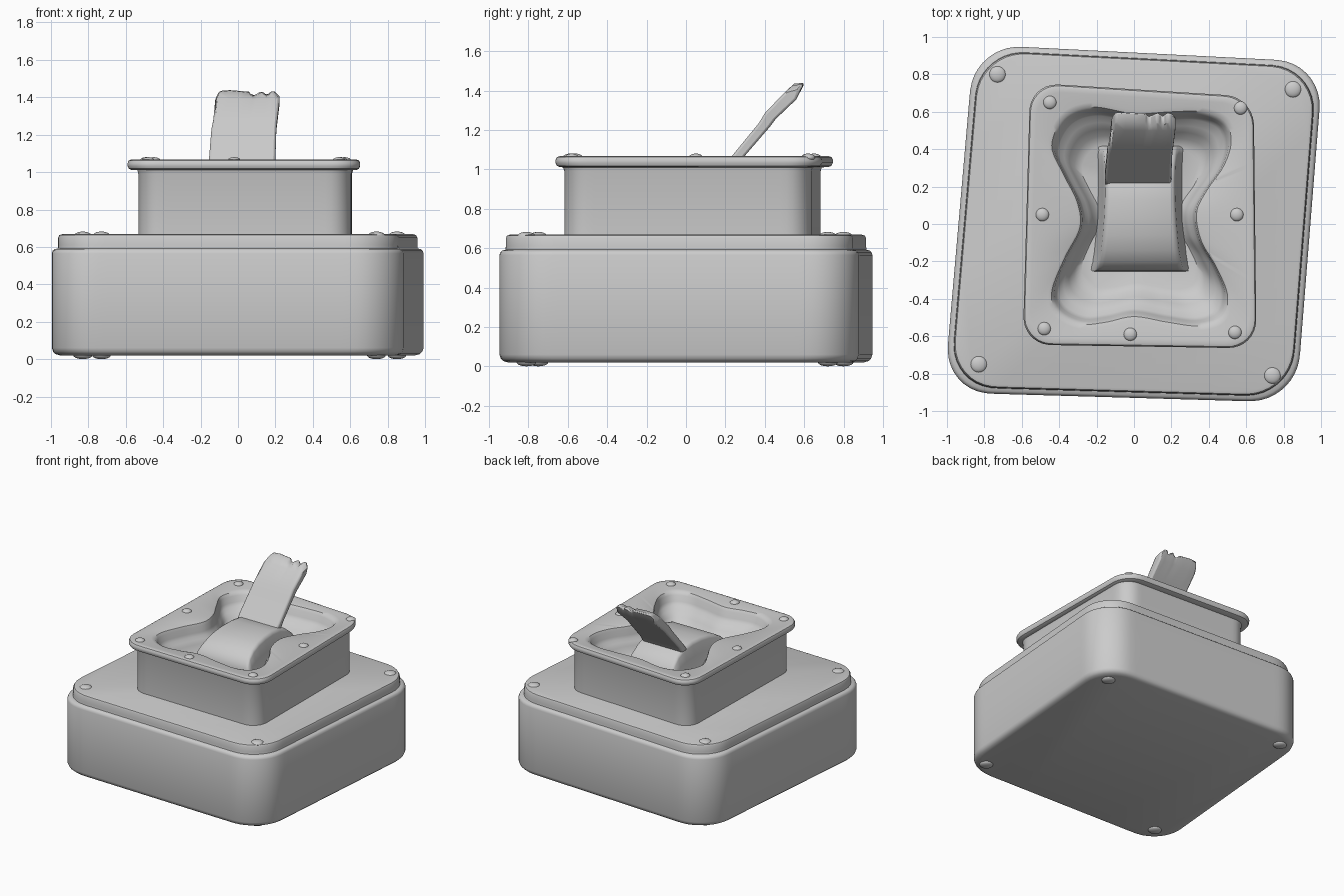
import bpy, bmesh, math
from mathutils import Vector

if "Cube" in bpy.data.objects:
    bpy.data.objects.remove(bpy.data.objects["Cube"])

N = 192


def make_object(name, bm, angle=35):
    bmesh.ops.recalc_face_normals(bm, faces=bm.faces)
    me = bpy.data.meshes.new(name)
    bm.to_mesh(me)
    bm.free()
    ob = bpy.data.objects.new(name, me)
    bpy.context.collection.objects.link(ob)
    bpy.ops.object.select_all(action='DESELECT')
    ob.select_set(True)
    bpy.context.view_layer.objects.active = ob
    bpy.ops.object.shade_smooth_by_angle(angle=math.radians(angle))
    return ob


def rounded_quad(corners, r, steps=10):
    """Outline of a skewed quad with rounded corners."""
    pts, n = [], len(corners)
    for i in range(n):
        p, c, q = (Vector(corners[(i + k) % n]) for k in (-1, 0, 1))
        a, b = c + (p - c).normalized() * r, c + (q - c).normalized() * r
        ha, hb = a.lerp(c, .55), b.lerp(c, .55)
        for s in range(steps + 1):
            t = s / steps
            u = 1 - t
            pts.append(a*u**3 + ha*3*u*u*t + hb*3*u*t*t + b*t**3)
    return pts


def smooth_closed(points, steps=10):
    """Closed Catmull-Rom curve."""
    P, n, out = [Vector(p) for p in points], len(points), []
    for i in range(n):
        a, b, c, d = (P[(i + k) % n] for k in (-1, 0, 1, 2))
        for s in range(steps):
            t = s / steps
            out.append(.5*(2*b + (c - a)*t + (2*a - 5*b + 4*c - d)*t*t + (3*b - a - 3*c + d)*t**3))
    return out


def radial(poly, centre):
    """Resample an outline at N even angles around a centre."""
    C, out = Vector(centre), []
    for k in range(N):
        d = Vector((math.cos(k*math.tau/N + .001), math.sin(k*math.tau/N + .001)))
        best = 0
        for i, q in enumerate(poly):
            p = poly[i - 1]
            e = q - p
            den = d.x*e.y - d.y*e.x
            if abs(den) < 1e-9:
                continue
            w = p - C
            t = (w.x*e.y - w.y*e.x) / den
            s = (w.x*d.y - w.y*d.x) / den
            if t > 0 and -1e-4 <= s <= 1.0001:
                best = max(best, t)
        out.append(d * best)
    return out


def loft(name, centre, rings):
    """Bridge rings (outline, scale, z), closing both ends."""
    bm = bmesh.new()
    loops = [[bm.verts.new((centre[0] + v.x*s, centre[1] + v.y*s, z)) for v in o] for o, s, z in rings]
    for A, B in zip(loops, loops[1:]):
        for i in range(N):
            bm.faces.new((A[i - 1], A[i], B[i], B[i - 1]))
    bm.faces.new(loops[0])
    bm.faces.new(loops[-1])
    return make_object(name, bm)


def bumps(name, places, z, r, h):
    for i, (x, y) in enumerate(places):
        bm = bmesh.new()
        bmesh.ops.create_uvsphere(bm, u_segments=20, v_segments=10, radius=1)
        for v in bm.verts:
            v.co = (x + v.co.x*r, y + v.co.y*r, z + v.co.z*h)
        make_object(f"{name}_{i + 1}", bm)


# Skewed base box with a stepped lid
base = radial(rounded_quad([(-.855, .96), (1.012, .865), (.867, -.955), (-1.017, -.90)], .25), (0, 0))
loft("base_box", (0, 0), [
    (base, .955, .02), (base, .98, .027), (base, .993, .04), (base, 1, .06), (base, 1, .565),
    (base, .995, .58), (base, .985, .588), (base, .968, .592), (base, .966, .61), (base, .966, .65),
    (base, .96, .663), (base, .945, .668)])

base_spots = [(-.73, .8), (.85, .72), (.74, -.81), (-.83, -.75)]
bumps("lid_rivet", base_spots, .662, .045, .02)
bumps("foot", base_spots, .02, .05, .02)

# Upper housing: walls, flange and hourglass bowl in one skin
mid = (.03, .035)
wall = radial(rounded_quad([(-.51, .69), (.61, .63), (.605, -.62), (-.535, -.60)], .12), mid)
rim = radial(rounded_quad([(-.555, .755), (.64, .68), (.655, -.665), (-.595, -.645)], .15), mid)
opening = radial(smooth_closed([
    (-.44, .42), (-.37, .57), (-.22, .625), (0, .59), (.2, .60), (.36, .60), (.485, .55), (.52, .44),
    (.48, .31), (.39, .18), (.335, .06), (.36, -.09), (.44, -.23), (.50, -.38), (.47, -.50),
    (.35, -.545), (.18, -.525), (0, -.495), (-.15, -.525), (-.29, -.535), (-.41, -.47),
    (-.44, -.36), (-.37, -.18), (-.29, -.02), (-.305, .12), (-.38, .27)]), mid)
loft("housing", mid, [
    (wall, 1, .64), (wall, 1, .99), (wall, 1.01, 1.01), (rim, .97, 1.012), (rim, .99, 1.018),
    (rim, 1, 1.032), (rim, 1, 1.048), (rim, .99, 1.062), (rim, .97, 1.067), (rim, .94, 1.064),
    (opening, 1.04, 1.062), (opening, 1.0, 1.056), (opening, .97, 1.035), (opening, .95, .99),
    (opening, .92, .965), (opening, .86, .945), (opening, .80, .915), (opening, .74, .87),
    (opening, .66, .85)])
bumps("flange_rivet", [(-.45, .65), (.57, .62), (-.49, .05), (.55, .05), (-.48, -.56),
                       (.54, -.58), (-.02, -.59)], 1.06, .036, .02)

# Arched saddle in the bowl: (y, crest z, half width)
bm = bmesh.new()
sections = [(-.255, .84, .235), (-.25, .90, .23), (-.235, .94, .225), (-.20, .98, .215), (-.14, 1.017, .205),
            (-.06, 1.042, .197), (.03, 1.054, .19), (.13, 1.057, .185), (.23, 1.045, .183),
            (.31, 1.01, .185), (.37, .96, .19), (.41, .90, .195), (.42, .84, .20)]
rows = []
for y, z, w in sections:
    half = [(w + .045, .83), (w + .015, .83 + (z - .83)*.5), (w + .003, z - (z - .83)*.12),
            (w - .006, z - (z - .83)*.03), (w - .025, z)]
    cs = [(-a, b) for a, b in half] + half[::-1]
    rows.append([bm.verts.new((.033 + a, y, b)) for a, b in cs])
for A, B in zip(rows, rows[1:]):
    for i in range(len(A) - 1):
        bm.faces.new((A[i], A[i + 1], B[i + 1], B[i]))
bm.faces.new(rows[0])
bm.faces.new(rows[-1])
make_object("saddle", bm, 50)

# Tilted strap with a slight kink and a torn end
bm = bmesh.new()
torn = [(0, -.05), (.06, 0), (.22, .005), (.38, 0), (.52, -.005), (.58, -.03), (.64, -.02), (.72, .0),
        (.80, -.028), (.87, .0), (.93, -.005), (1, -.035)]
# (y, z) of the upper face and of the underside, with left and right edge x
spine = [((.20, 1.02), (.27, 1.02), -.155, .198), ((.235, 1.07), (.30, 1.07), -.155, .20),
         ((.37, 1.235), (.425, 1.215), -.142, .205), ((.40, 1.285), (.455, 1.255), -.132, .21),
         ((.50, 1.39), (.56, 1.355), -.122, .222), ((.545, 1.43), (.60, 1.435), -.12, .222)]
cols = []
for f, d in torn:
    top, under = [], []
    for k, (a, b, x0, x1) in enumerate(spine):
        last = k == len(spine) - 1
        x = x0 + (x1 - x0)*f
        for p, lst, g in ((a, top, d*1.5), (b, under, d)):
            g = g if last else 0
            lst.append(bm.verts.new((x, p[0] + g*.65, p[1] + g*.76)))
    cols.append(top + under[::-1])
for A, B in zip(cols, cols[1:]):
    for i in range(len(A)):
        bm.faces.new((A[i - 1], A[i], B[i], B[i - 1]))
for c in (cols[0], cols[-1]):
    m = len(c)
    for i in range(m // 2 - 1):
        bm.faces.new((c[i], c[i + 1], c[m - 2 - i], c[m - 1 - i]))
strap = make_object("broken_strap", bm, 40)
bev = strap.modifiers.new("soft_edges", 'BEVEL')
bev.width, bev.segments, bev.angle_limit = .012, 2, math.radians(50)
